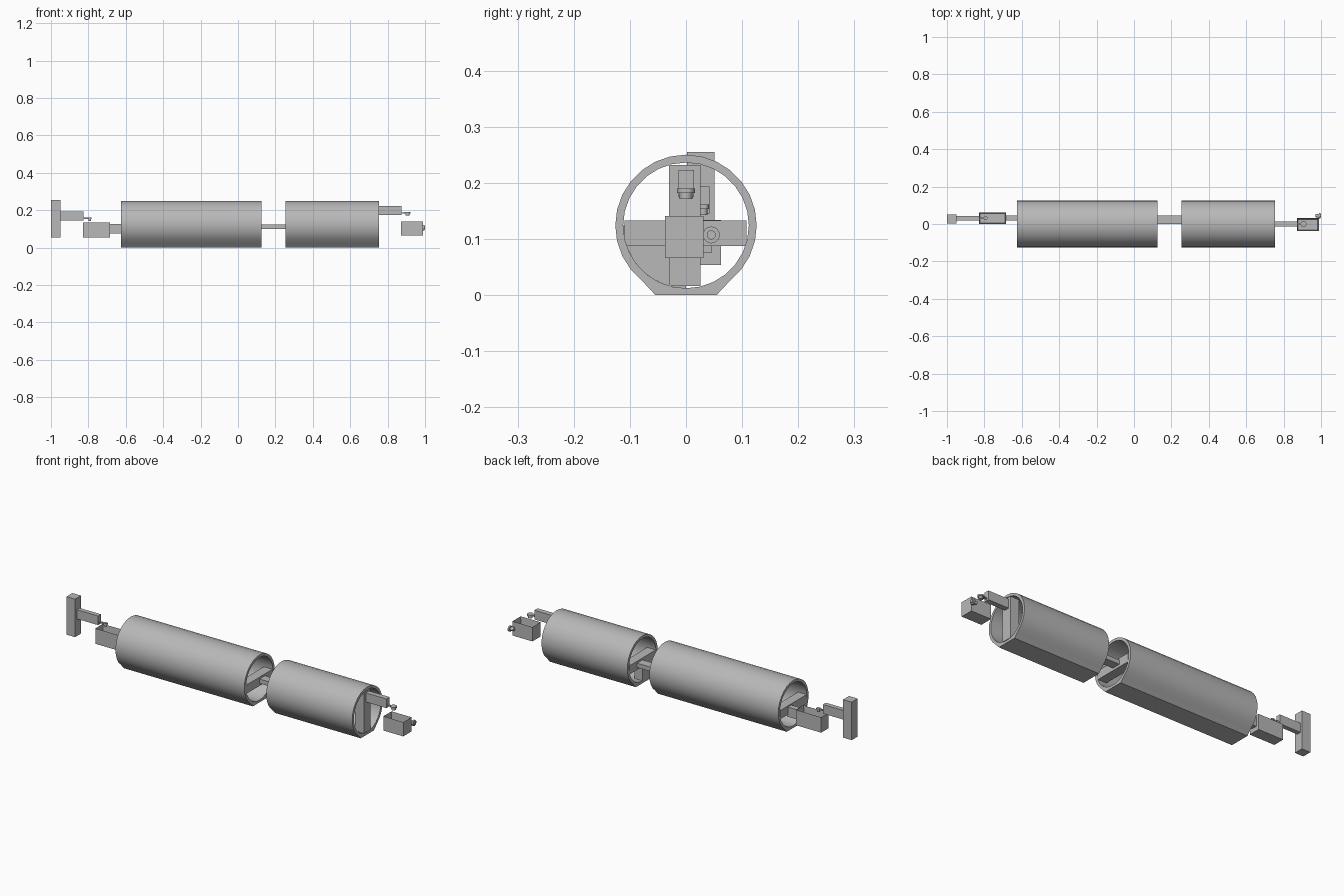
import bpy, bmesh, math
from mathutils import Matrix

old = bpy.data.objects.get("Cube")
if old:
    bpy.data.objects.remove(old, do_unlink=True)

GREY = bpy.data.materials.new("light grey")
GREY.use_nodes = True
GREY.diffuse_color = (0.48, 0.48, 0.48, 1)
GREY.node_tree.nodes["Principled BSDF"].inputs["Base Color"].default_value = GREY.diffuse_color

MID, OUTER, INNER, SIDES = 0.124, 0.126, 0.112, 28


def finish(name, bm, smooth=False):
    bmesh.ops.recalc_face_normals(bm, faces=bm.faces[:])
    mesh = bpy.data.meshes.new(name)
    bm.to_mesh(mesh)
    bm.free()
    mesh.materials.append(GREY)
    obj = bpy.data.objects.new(name, mesh)
    bpy.context.collection.objects.link(obj)
    if smooth:
        bpy.ops.object.select_all(action="DESELECT")
        obj.select_set(True)
        bpy.context.view_layer.objects.active = obj
        bpy.ops.object.shade_smooth_by_angle(angle=math.radians(20))
    return obj


def box(name, x, y, z, open_top=0):
    """Box from (min, max) ranges; open_top is the wall of a hollow tray."""
    bm = bmesh.new()
    bmesh.ops.create_cube(bm, size=1)
    for v in bm.verts:
        v.co = [sum(r) / 2 + c * (r[1] - r[0]) for c, r in zip(v.co, (x, y, z))]
    if open_top:
        top = max(bm.faces, key=lambda f: f.calc_center_median().z)
        bmesh.ops.inset_region(bm, faces=[top], thickness=open_top)
        for v in top.verts:
            v.co.z = z[0] + open_top
    return finish(name, bm)


def cylinder(name, centre, radius, depth, turn=None):
    bm = bmesh.new()
    matrix = Matrix.Translation(centre) @ (turn or Matrix())
    bmesh.ops.create_cone(bm, cap_ends=True, segments=20, radius1=radius,
                          radius2=radius, depth=depth, matrix=matrix)
    return finish(name, bm, True)


def ring_points(radius, flat):
    points = []
    for i in range(SIDES):
        a = math.tau * i / SIDES
        y, z = radius * math.sin(a), MID + radius * math.cos(a)
        points.append((y, 0 if flat and z < 0.015 else z))
    return points


def tube(name, x0, x1):
    """Open pipe with a flattened underside."""
    bm = bmesh.new()
    loops = [[bm.verts.new((x, y, z)) for y, z in ring_points(r, r == OUTER)]
             for x, r in ((x0, OUTER), (x1, OUTER), (x1, INNER), (x0, INNER))]
    for k in range(4):
        a, b = loops[k], loops[(k + 1) % 4]
        for i in range(SIDES):
            j = (i + 1) % SIDES
            bm.faces.new((a[i], a[j], b[j], b[i]))
    return finish(name, bm, True)


def quarter_panel(name, x0, x1):
    """Lower quarter fill on the -y side."""
    bm = bmesh.new()
    arc = [(-INNER * math.cos(t), MID - INNER * math.sin(t))
           for t in (math.pi / 2 * i / 8 for i in range(9))]
    face = bm.faces.new([bm.verts.new((x0, y, z)) for y, z in arc + [(0, MID)]])
    out = bmesh.ops.extrude_face_region(bm, geom=[face])["geom"]
    for v in out:
        if isinstance(v, bmesh.types.BMVert):
            v.co.x = x1
    # keep the starting cap so the panel is closed
    if not face.is_valid:
        bm.faces.new([v for v in bm.verts if v.co.x == x0])
    return finish(name, bm)


def hook(name, x0, x1, y, z, radius):
    """Thin tongue ending in a flanged pin that hangs down."""
    box(name + "_tongue", (x0, x1), (y - 0.005, y + 0.005), (z - 0.004, z + 0.002))
    cylinder(name + "_flange", (x1 - radius, y, z - 0.001), radius, 0.008)
    cylinder(name + "_pin", (x1 - radius, y, z - 0.008), radius * 0.7, 0.015)


# Main pipes
tube("long_tube", -0.625, 0.125)
tube("short_tube", 0.253, 0.753)

# Cross bars inside the pipe ends
for label, x in (("long_tube_rear", -0.625), ("long_tube_front", 0.075), ("short_tube_rear", 0.253)):
    box(label + "_bar", (x, x + 0.05), (-0.11, 0.108), (0.087, 0.133))
box("short_tube_front_bar", (0.703, 0.753), (-0.03, 0.026), (0.016, 0.232))
quarter_panel("short_tube_quarter_panel", 0.253, 0.3)

# Link between the pipes
box("middle_link", (0.12, 0.26), (0.0, 0.046), (0.1, 0.123))

# Post with arm and hook at the -x end
box("end_post", (-1.0, -0.95), (0.002, 0.051), (0.055, 0.255))
box("post_arm", (-0.95, -0.827), (0.018, 0.042), (0.145, 0.193))
hook("post_hook", -0.827, -0.783, 0.031, 0.158, 0.01)

# Tray joined to the long pipe
box("long_tube_tray", (-0.83, -0.685), (0.0, 0.062), (0.053, 0.134), open_top=0.008)
box("tray_neck", (-0.685, -0.62), (0.018, 0.046), (0.076, 0.127))

# Arm and hook at the +x end
box("short_tube_arm", (0.75, 0.873), (-0.013, 0.014), (0.175, 0.223))
hook("short_tube_hook", 0.873, 0.922, 0.0, 0.187, 0.016)

# Loose tray with ringed knob
box("end_tray", (0.872, 0.988), (-0.037, 0.031), (0.066, 0.141), open_top=0.008)
SIDEWAYS = Matrix.Rotation(math.pi / 2, 4, "Y")
cylinder("knob_stem", (0.985, 0.045, 0.107), 0.008, 0.03, SIDEWAYS)
cylinder("knob_flange", (0.992, 0.045, 0.107), 0.015, 0.008, SIDEWAYS)
box("knob_bracket", (0.975, 0.988), (0.028, 0.045), (0.1, 0.114))
